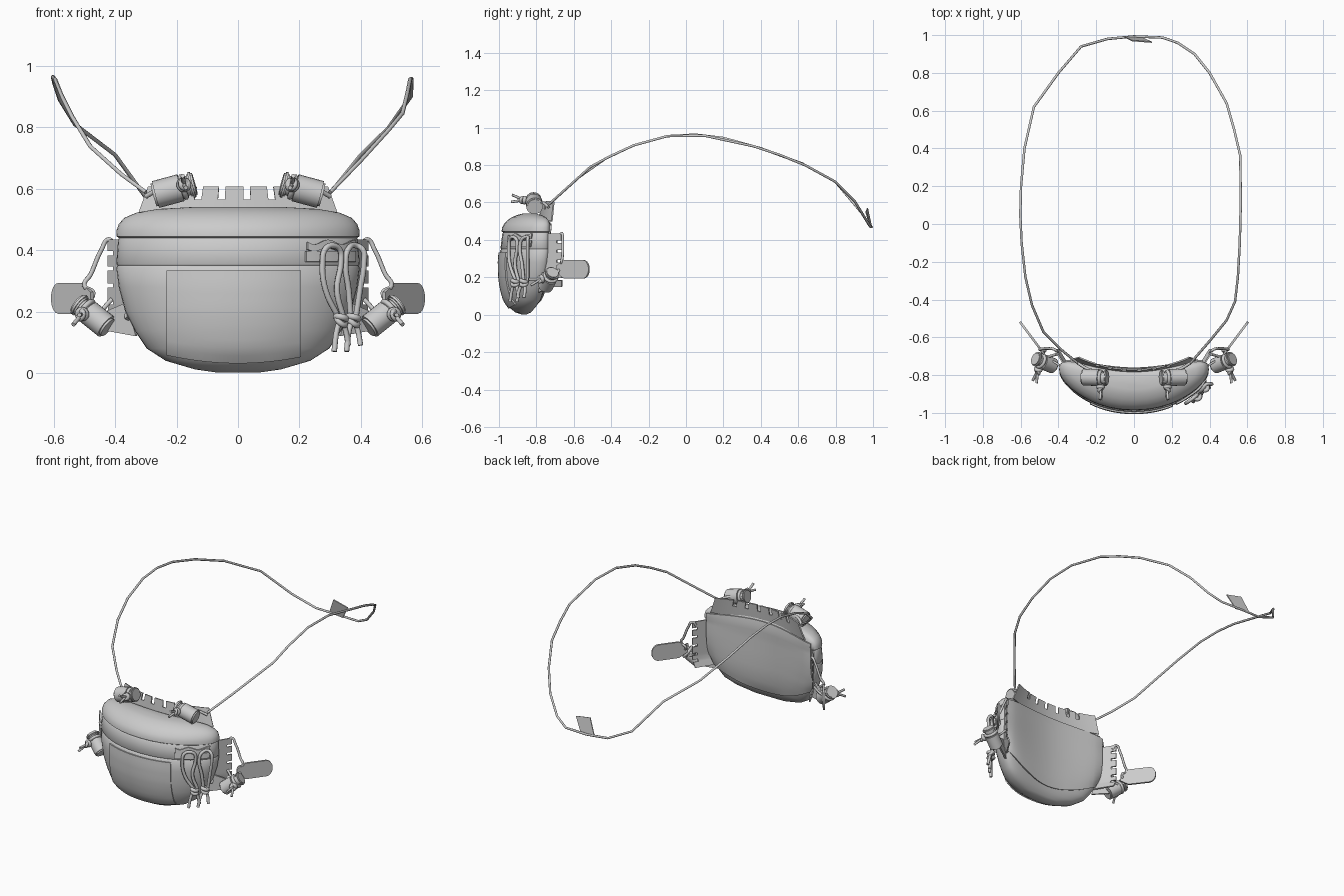
import bpy, bmesh, math
from mathutils import Vector

if "Cube" in bpy.data.objects:
    bpy.data.objects.remove(bpy.data.objects["Cube"])

N, BEND, EXP = 48, 0.7, 2.5  # points round the bag, bend round the waist, squareness

def link(name, bm, thick=0, angle=35):
    bmesh.ops.recalc_face_normals(bm, faces=bm.faces)
    me = bpy.data.meshes.new(name)
    bm.to_mesh(me)
    bm.free()
    ob = bpy.data.objects.new(name, me)
    bpy.context.collection.objects.link(ob)
    if thick:
        m = ob.modifiers.new("thickness", 'SOLIDIFY')
        m.thickness, m.offset = thick, 0
        to_mesh(ob)
    ob.data.shade_smooth()
    ob.data.set_sharp_from_angle(angle=math.radians(angle))
    return ob

def to_mesh(ob):
    bpy.ops.object.select_all(action='DESELECT')
    ob.select_set(True)
    bpy.context.view_layer.objects.active = ob
    bpy.ops.object.convert(target='MESH')

def cord(name, pts, r=0.008, soft=True, cyclic=False):
    cu = bpy.data.curves.new(name, 'CURVE')
    cu.dimensions, cu.use_fill_caps = '3D', True
    cu.bevel_depth, cu.bevel_resolution, cu.resolution_u = r, 2, 5
    sp = cu.splines.new('BEZIER' if soft else 'POLY')
    knots = sp.bezier_points if soft else sp.points
    knots.add(len(pts) - 1)
    for b, p in zip(knots, pts):
        b.co = p if soft else (*p, 1)
        if soft:
            b.handle_left_type = b.handle_right_type = 'AUTO'
    sp.use_cyclic_u = cyclic
    ob = bpy.data.objects.new(name, cu)
    bpy.context.collection.objects.link(ob)
    to_mesh(ob)

def plate(name, pts, thick=0.01):
    bm = bmesh.new()
    bm.faces.new([bm.verts.new(p) for p in pts])
    link(name, bm, thick)

# Bag sections: height, half width, front y, back y
LOWER = [(.002, .07, -.88, -.85), (.012, .14, -.912, -.83), (.04, .235, -.947, -.81),
         (.08, .297, -.972, -.79), (.14, .337, -.988, -.778), (.2, .367, -.997, -.772),
         (.28, .388, -.999, -.77), (.343, .396, -.994, -.77), (.35, .392, -.988, -.77)]
BAND = [(.35, .392, -.988, -.77), (.356, .396, -.992, -.77), (.435, .39, -.982, -.77), (.442, .386, -.976, -.77)]
LID = [(.44, .388, -.978, -.77), (.445, .396, -.986, -.768), (.465, .395, -.984, -.768), (.485, .388, -.973, -.768),
       (.505, .37, -.955, -.772), (.522, .33, -.93, -.778), (.534, .26, -.9, -.79), (.54, .15, -.875, -.81)]
ALL = LOWER + BAND[1:] + LID[1:]

def surface_y(x, z, side=-1):  # -1 front, 1 back
    for a, b in zip(ALL, ALL[1:]):
        if z <= b[0]:
            break
    t = min(1, max(0, (z - a[0]) / (b[0] - a[0])))
    w, f, k = (a[i] + (b[i] - a[i]) * t for i in (1, 2, 3))
    q = min(1, abs(x) / w)
    return (f + k) / 2 + side * (k - f) / 2 * (1 - q ** EXP) ** (1 / EXP) + BEND * x * x

def loft(name, rows):
    bm, rings = bmesh.new(), []
    for z, w, f, k in rows:
        ring = []
        for i in range(N):
            c, s = math.cos(2 * math.pi * i / N), math.sin(2 * math.pi * i / N)
            x = w * math.copysign(abs(c) ** (2 / EXP), c)
            y = (f + k) / 2 + (k - f) / 2 * math.copysign(abs(s) ** (2 / EXP), s)
            ring.append(bm.verts.new((x, y + BEND * x * x, z)))
        rings.append(ring)
    for a, b in zip(rings, rings[1:]):
        for i in range(N):
            j = (i + 1) % N
            bm.faces.new((a[i], a[j], b[j], b[i]))
    bm.faces.new(rings[0])
    bm.faces.new(rings[-1])
    link(name, bm, angle=50)

for part, rows in (("bag_body", LOWER), ("bag_band", BAND), ("bag_lid", LID)):
    loft(part, rows)

# Panels lying on the bag
def patch(name, x0, x1, zlo, zhi, off, thick, nx=16, nz=12, side=-1):
    bm, g = bmesh.new(), []
    for i in range(nx + 1):
        x = x0 + (x1 - x0) * i / nx
        zs = [zlo(x) + (zhi(x) - zlo(x)) * j / nz for j in range(nz + 1)]
        g.append([bm.verts.new((x, surface_y(x, z, side) + side * off, z)) for z in zs])
    for i in range(nx):
        for j in range(nz):
            bm.faces.new((g[i][j], g[i + 1][j], g[i + 1][j + 1], g[i][j + 1]))
    link(name, bm, thick)

patch("front_pocket", -.23, .203, lambda x: .035 + .5 * x * x, lambda x: .333, .002, .012)
patch("back_panel", -.365, .365, lambda x: .06 + .9 * x * x, lambda x: .51 - .2 * x * x, .003, .012, 24, 14, 1)
patch("webbing_lower", .22, .38, lambda x: .362, lambda x: .396, .008, .01, 12, 2)
patch("webbing_upper", .225, .38, lambda x: .402 + .006 * math.sin(70 * x),
      lambda x: .426 + .008 * math.sin(70 * x), .012, .01, 12, 2)

# Notched flanges: a strip whose outer edge has slots cut in it
def comb(name, place, s0, s1, slots, slot_w, low, high):
    cuts = [s0] + [c for s in slots for c in (s - slot_w / 2, s + slot_w / 2)] + [s1]
    bm = bmesh.new()
    for i, (a, b) in enumerate(zip(cuts, cuts[1:])):
        n = max(1, round((b - a) / 0.03))
        for m in range(n):
            p, q = a + (b - a) * m / n, a + (b - a) * (m + 1) / n
            levels = [0, low] + ([high] if i % 2 == 0 else [])
            for h, t in zip(levels, levels[1:]):
                bm.faces.new([bm.verts.new(place(*v)) for v in ((p, h), (q, h), (q, t), (p, t))])
    bmesh.ops.remove_doubles(bm, verts=bm.verts, dist=1e-5)
    link(name, bm, .008)

comb("top_flange", lambda s, h: (s * (1 - h * 1.1), -.782 + .6 * s * s + h * .1, .5 + h),
     -.33, .33, [-.21, -.14, -.058, .032, .118, .2], .024, .065, .106)

# Cord lock: barrel, plunger, knot and two loose cord ends
def cyl(name, mid, axis, r, length):
    bm = bmesh.new()
    bmesh.ops.create_cone(bm, cap_ends=True, segments=20, radius1=r, radius2=r, depth=length)
    rims = [e for e in bm.edges if abs(e.verts[0].co.z - e.verts[1].co.z) < 1e-4]
    bmesh.ops.bevel(bm, geom=rims, offset=min(.007, length * .3), segments=2, affect='EDGES')
    ob = link(name, bm)
    ob.rotation_euler = axis.to_track_quat('Z', 'Y').to_euler()
    ob.location = mid

def ring(name, c, axis, rad, r):
    axis = Vector(axis).normalized()
    u = axis.orthogonal().normalized()
    v = axis.cross(u)
    turn = [i * math.pi / 4 for i in range(8)]
    cord(name, [c + rad * (math.cos(a) * u + math.sin(a) * v) for a in turn], r, cyclic=True)

def cord_lock(name, mid, axis, out, k=1):
    mid, axis, out = Vector(mid), Vector(axis).normalized(), Vector(out).normalized()
    cyl(name + "_barrel", mid - axis * .015, axis, .041 * k, .09 * k)
    cyl(name + "_stem", mid + axis * .04, axis, .029 * k, .06)
    cyl(name + "_button", mid + axis * .064, axis, .039 * k, .02)
    hole = mid + axis * .036
    knot = hole + out * .05
    ring(name + "_loop", hole, axis, .034, .009)
    ring(name + "_knot", knot, out, .013, .011)
    ring(name + "_knot_wrap", knot + out * .012, out + axis, .013, .009)
    side = axis.cross(out).normalized()
    for i, d in enumerate((-1, 1)):
        cord(f"{name}_cord_end_{i}", [hole + out * .02 + side * d * .01, knot,
             knot + out * .03 + side * d * .008, knot + out * .07 + side * d * .02], .007)

for sx, tag in ((-1, "left"), (1, "right")):
    # Lock on the top flange
    cord_lock("top_lock_" + tag, (sx * .212, -.812, .596), (-sx, -.05, .27), (-sx * .02, -1, .14), 1.1)
    cord("top_lock_cord_" + tag, [(sx * .3, -.735, .575), (sx * .25, -.765, .6), (sx * .17, -.8, .605)])
    # Side flange and lower wing
    comb("side_flange_" + tag,
         lambda s, h: (sx * (.345 + h * .62 + min(0, s - .2) * .4), -.785 + h, s),
         .15, .435, [.19, .23, .285, .34, .39], .014, .095, .122)
    plate("lower_wing_" + tag, [(sx * .36, -.77, .23), (sx * .43, -.725, .2),
                                (sx * .44, -.72, .14), (sx * .33, -.785, .12)])
    # Rounded pull tab
    arc = [math.radians(-90 + 20 * i) for i in range(10)]
    outline = [(0, -.02), (.05, -.05)] + [(.175 + .04 * math.cos(a), .05 * math.sin(a)) for a in arc]
    outline += [(.05, .05), (0, .02)]
    plate("pull_tab_" + tag, [(sx * (.475 + u * .6), -.69 + u * .8, .243 + v) for u, v in outline], .012)
    # Side cord and lock
    cord("side_cord_" + tag, [(sx * .405, -.68, .41), (sx * .42, -.665, .435), (sx * .445, -.66, .4),
                              (sx * .48, -.66, .32), (sx * .5, -.665, .285), (sx * .47, -.67, .26),
                              (sx * .5, -.69, .22), (sx * .46, -.7, .2), (sx * .41, -.69, .24)], .0075)
    cord_lock("side_lock_" + tag, (sx * .468, -.735, .183), (sx * .75, .3, .6), (sx * .25, -.9, -.25))

# Two hanging lanyards at the right front
def hang(x, z, off=.026):
    return Vector((x, surface_y(min(x, .38), .3) - off, z))

for i, (x, kx) in enumerate(((.31, .335), (.385, .375))):
    loop = [(kx - .008, .18), (x - .025, .27), (x - .035, .36), (x - .025, .405), (x, .415),
            (x + .022, .4), (x + .025, .36), (x + .012, .27), (kx + .008, .18)]
    cord(f"lanyard_loop_{i}", [hang(*p) for p in loop], .0095)
    c = hang(kx, .18, .036)
    ring(f"lanyard_knot_{i}", c, (.2, .2, 1), .016, .011)
    ring(f"lanyard_knot_wrap_{i}", c - Vector((0, 0, .012)), (.6, -.3, .7), .017, .01)
    for j, dx in enumerate((-.022, .024)):
        cord(f"lanyard_end_{i}_{j}", [c, hang(kx + dx * .6, .14, .04), hang(kx + dx, .07 + .02 * j, .045)], .009)

# Neck strap: plan points, with height following the arc seen from the side
ARC = [(-.75, .575), (-.6, .71), (-.5, .8), (-.3, .9), (-.1, .955), (.05, .963), (.2, .945), (.4, .89),
       (.6, .82), (.8, .71), (.9, .61), (.985, .47), (1, .468)]

def arc_z(y):
    for (a, za), (b, zb) in zip(ARC, ARC[1:]):
        if y <= b:
            return za + (zb - za) * (y - a) / (b - a)

PLAN = [(-.3, -.735), (-.38, -.67), (-.48, -.57), (-.54, -.43), (-.575, -.28), (-.595, -.1), (-.602, .05), (-.598, .2),
        (-.58, .4), (-.53, .62), (-.4, .8), (-.28, .94), (-.14, .98), (0, .993), (.15, .987), (.23, .96),
        (.32, .9), (.4, .8), (.49, .64), (.53, .5), (.563, .36), (.565, .1), (.56, -.1), (.55, -.28),
        (.535, -.41), (.49, -.51), (.4, -.62), (.3, -.735)]
cord("neck_strap", [(x, y, arc_z(y)) for x, y in PLAN], .0068, soft=False)
plate("strap_tag", [(-.055, .992, .47), (.045, .985, .465), (.095, .962, .55), (-.01, .97, .57)], .006)
